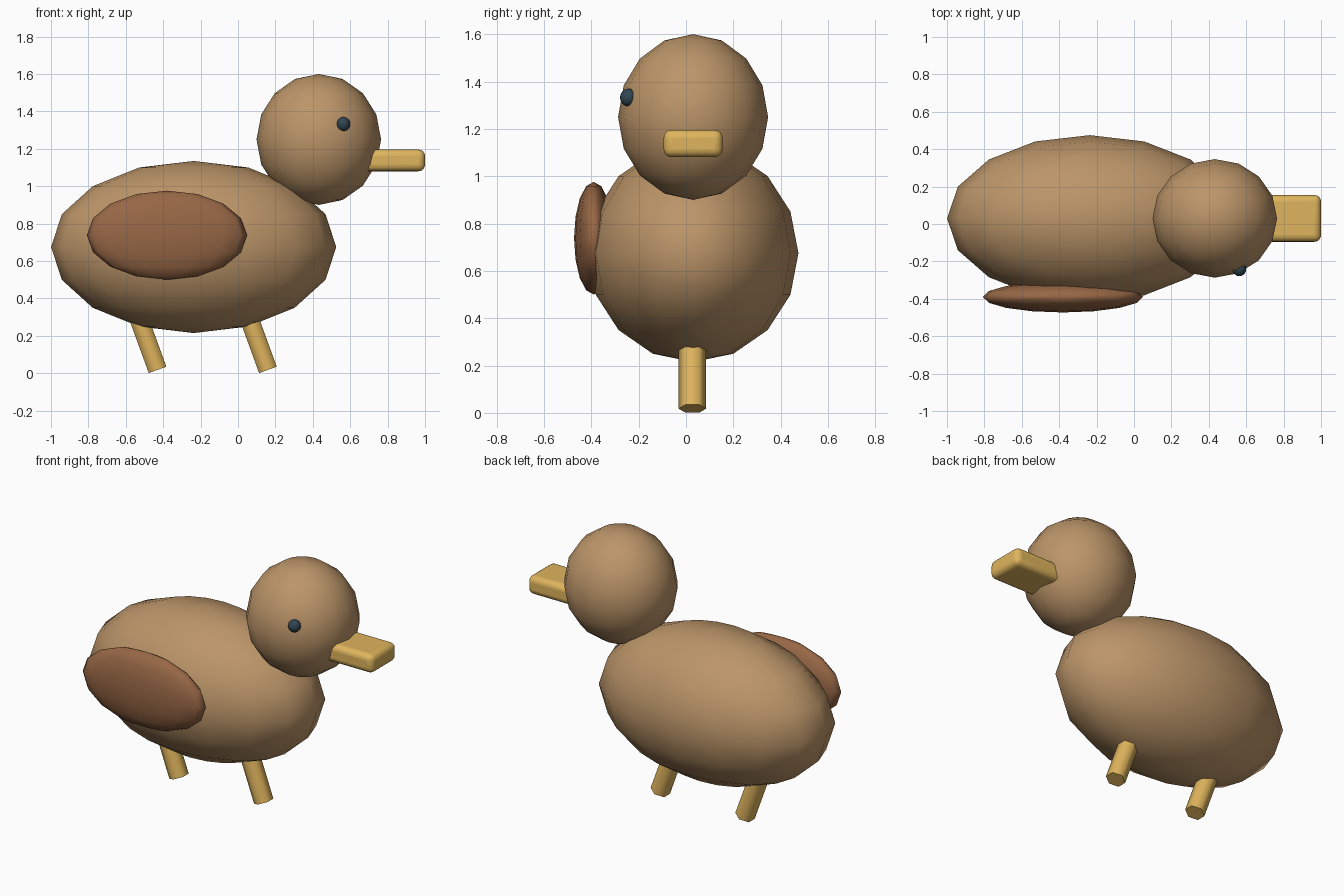
import bpy, math
from mathutils import Vector, Matrix

if "Cube" in bpy.data.objects:
    bpy.data.objects.remove(bpy.data.objects["Cube"])

MID = 0.03  # shared y centre line of the body


def material(name, rgb):
    m = bpy.data.materials.new(name)
    m.diffuse_color = (*rgb, 1.0)
    m.use_nodes = True
    m.node_tree.nodes["Principled BSDF"].inputs["Base Color"].default_value = m.diffuse_color
    return m


tan = material("tan_feathers", (0.50, 0.30, 0.14))
brown = material("brown_wing", (0.31, 0.135, 0.06))
yellow = material("yellow_beak", (0.74, 0.46, 0.11))
dark = material("dark_eye", (0.03, 0.06, 0.085))


def finish(name, mat, angle=None):
    ob = bpy.context.object
    ob.name = name
    ob.data.materials.append(mat)
    if angle is None:
        bpy.ops.object.shade_smooth()
    else:
        bpy.ops.object.shade_smooth_by_angle(angle=math.radians(angle))
    return ob


def ellipsoid(name, center, radii, mat):
    bpy.ops.mesh.primitive_uv_sphere_add(segments=16, ring_count=8, location=center)
    ob = finish(name, mat)
    ob.data.transform(Matrix.Diagonal((*radii, 1.0)))
    return ob


# Rounded body parts
ellipsoid("body", (-0.237, MID, 0.675), (0.7625, 0.445, 0.46), tan)
ellipsoid("head", (0.432, MID, 1.25), (0.333, 0.317, 0.35), tan)
ellipsoid("wing", (-0.38, -0.39, 0.738), (0.428, 0.083, 0.238), brown)
ellipsoid("eye", (0.563, -0.242, 1.332), (0.037, 0.037, 0.038), dark)

# Beak: rounded block running into the head
bpy.ops.mesh.primitive_cube_add(size=1, location=(0.80, MID, 1.138))
beak = finish("beak", yellow, 40)
beak.data.transform(Matrix.Diagonal((0.40, 0.25, 0.116, 1.0)))
bevel = beak.modifiers.new("round_edges", 'BEVEL')
bevel.width = 0.035
bevel.segments = 4

# Legs: six-sided sticks leaning backwards, running up into the body
TILT = math.radians(-20)
LENGTH = 0.36
axis = Vector((math.sin(TILT), 0, math.cos(TILT)))
for name, x in (("front_leg", 0.16), ("back_leg", -0.43)):
    foot = Vector((x, MID - 0.003, 0.018))
    bpy.ops.mesh.primitive_cylinder_add(vertices=6, radius=0.058, depth=LENGTH,
                                        location=foot + axis * LENGTH / 2,
                                        rotation=(0, TILT, 0))
    finish(name, yellow, 65)
